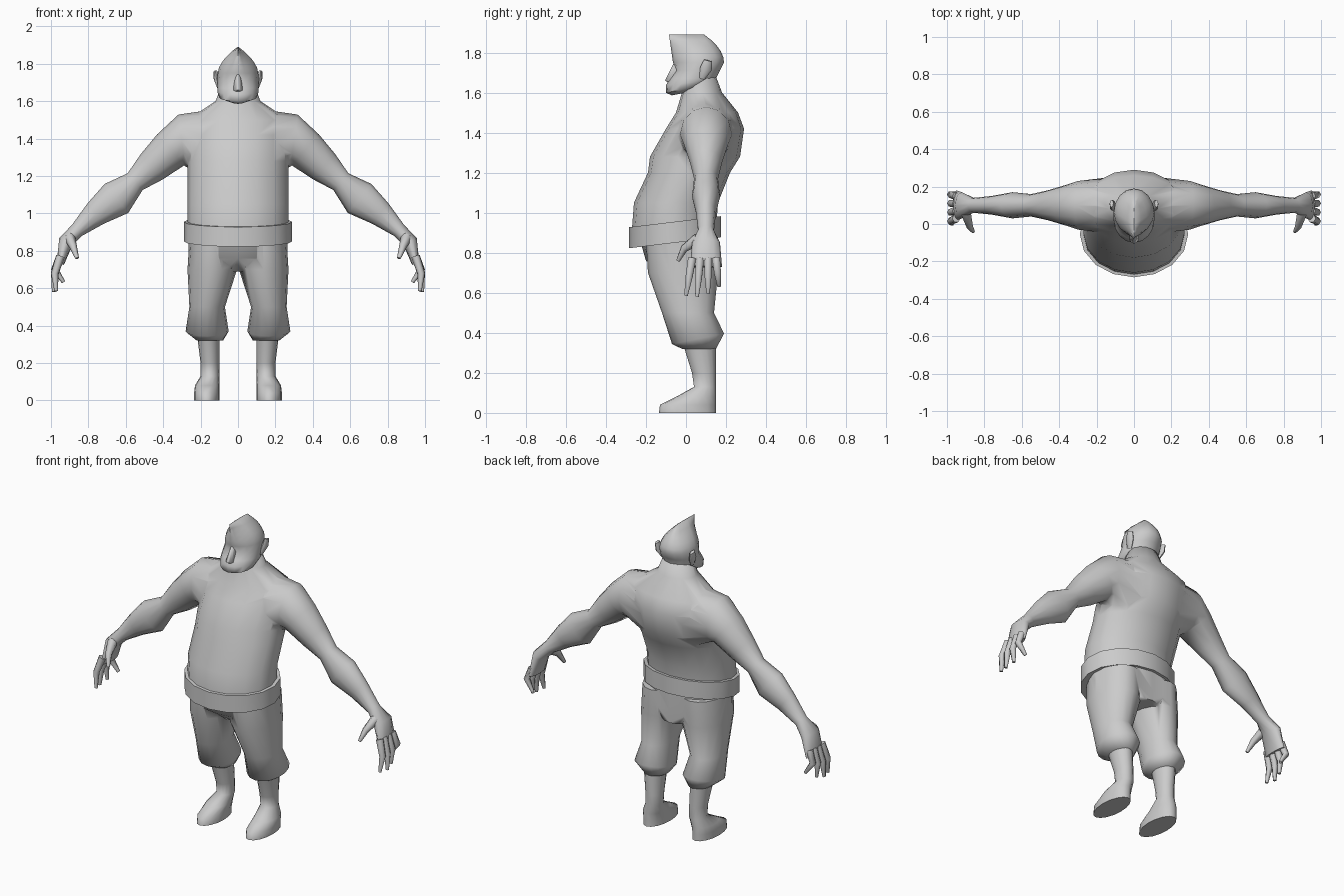
import bpy, bmesh, math
from mathutils import Vector

cube = bpy.data.objects.get("Cube")
if cube:
    bpy.data.objects.remove(cube, do_unlink=True)

GREY = (0.6, 0.6, 0.6, 1)
clay = bpy.data.materials.new("plain grey")
clay.use_nodes = True
clay.diffuse_color = GREY
clay.node_tree.nodes["Principled BSDF"].inputs["Base Color"].default_value = GREY


def circle(segments):
    """Cosine and sine pairs around a full turn."""
    turns = [math.tau * i / segments for i in range(segments)]
    return [(math.cos(turn), math.sin(turn)) for turn in turns]


def signed_power(value, exponent):
    return math.copysign(abs(value) ** exponent, value)


def level(z, left, right, front, back, slope=0, squareness=2):
    """Ring around the z axis; slope lifts its back, squareness shapes its front half."""
    centre = Vector(((left + right) / 2, (front + back) / 2, z))
    half_width, half_depth = (right - left) / 2, (back - front) / 2
    ring = []
    for c, s in circle(16):
        power = 2 / squareness if s < 0 else 1
        x = signed_power(c, power) * half_width
        y = signed_power(s, power) * half_depth
        ring.append(centre + Vector((x, y, slope * y)))
    return ring


def tube(rows, segments):
    """Rings square to a path; each row is x, y, z, thickness and optionally depth along y."""
    path = [Vector(row[:3]) for row in rows]
    last = len(path) - 1
    rings = []
    for i, (point, row) in enumerate(zip(path, rows)):
        along = path[min(i + 1, last)] - path[max(i - 1, 0)]
        across = along.cross(Vector((0, 1, 0))).normalized()
        deep = along.cross(across).normalized()
        rings.append([point + across * c * row[3] + deep * s * row[-1] for c, s in circle(segments)])
    return rings


def loft(name, parts, mirror=False):
    """Skin every list of rings, closing both ends; mirror repeats it on the other side."""
    bm = bmesh.new()
    for rings in parts:
        for side in (1, -1) if mirror else (1,):
            loops = [[bm.verts.new((p.x * side, p.y, p.z)) for p in ring] for ring in rings]
            for lower, upper in zip(loops, loops[1:]):
                for i in range(len(lower)):
                    bm.faces.new((lower[i - 1], lower[i], upper[i], upper[i - 1]))
            bm.faces.new(loops[0])
            bm.faces.new(loops[-1])
    bmesh.ops.recalc_face_normals(bm, faces=bm.faces)
    mesh = bpy.data.meshes.new(name)
    bm.to_mesh(mesh)
    bm.free()
    mesh.materials.append(clay)
    part = bpy.data.objects.new(name, mesh)
    bpy.context.collection.objects.link(part)
    return part


def activate(part):
    bpy.ops.object.select_all(action="DESELECT")
    part.select_set(True)
    bpy.context.view_layer.objects.active = part


def fuse(part, other):
    """Weld two closed parts into one skin."""
    union = part.modifiers.new("fuse", "BOOLEAN")
    union.operation = "UNION"
    union.solver = "EXACT"
    union.object = other
    activate(part)
    bpy.ops.object.modifier_apply(modifier=union.name)
    bpy.data.objects.remove(other, do_unlink=True)


# Torso: even width up to the shoulders, then tapering into the neck
rings = []
for z, front, back in ((0.92, -0.27, 0.15), (1.05, -0.26, 0.16), (1.2, -0.19, 0.22), (1.28, -0.18, 0.27),
                       (1.42, -0.1, 0.29), (1.5, -0.05, 0.26), (1.6, -0.02, 0.18), (1.68, 0, 0.15)):
    half = min(0.27, max(0.09, 0.27 - 1.5 * (z - 1.5)))
    rings.append(level(z, -half, half, front, back))
torso = loft("torso_and_arms", [rings])

# Arms down to the palms
ARM_Y = 0.1
arm = [(x, ARM_Y, z, thick, deep) for x, z, thick, deep in (
    (0.13, 1.37, 0.19, 0.15), (0.3, 1.39, 0.14, 0.13), (0.36, 1.34, 0.11, 0.11), (0.46, 1.25, 0.09, 0.08),
    (0.55, 1.17, 0.06, 0.06), (0.65, 1.08, 0.1, 0.07), (0.76, 1, 0.07, 0.05), (0.86, 0.91, 0.04, 0.04),
    (0.92, 0.85, 0.04, 0.07), (0.95, 0.73, 0.02, 0.08))]
fuse(torso, loft("arms", [tube(arm, 12)], mirror=True))

# Four fingers fanned by rule, and a thumb pointing forward
digits = [tube([(0.9, 0.06, 0.87, 0.03), (0.88, -0.01, 0.82, 0.02), (0.86, -0.04, 0.76, 0.01)], 6)]
for i in range(4):
    root = Vector((0.95, 0.03 + 0.04 * i, 0.77))
    tip = Vector((0.985 - 0.013 * (i - 1) ** 2, 0.055 * i, 0.58 + 0.01 * (i - 0.7) ** 2))
    knuckle = (root + tip) / 2
    knuckle.x = 0.98
    digits.append(tube([(*root, 0.023), (*knuckle, 0.02), (*tip, 0.01)], 6))
fingers = loft("fingers", digits, mirror=True)

# Belt: band around the waist, higher at the back
belt = loft("belt", [[level(z, -0.29, 0.29, -0.285, 0.175, slope=0.12) for z in (0.85, 0.955)]])

# Shorts: pelvis, then legs ending in tucked cuffs
pelvis = [level(z, -half, half, front, 0.16) for z, half, front in (
    (0.69, 0.12, -0.11), (0.76, 0.26, -0.2), (0.9, 0.27, -0.24))]
shorts = loft("shorts", [pelvis])
leg = [level(*row) for row in (
    (0.86, 0.005, 0.26, -0.2, 0.16), (0.7, 0.005, 0.27, -0.19, 0.16), (0.5, 0.07, 0.26, -0.12, 0.14),
    (0.37, 0.05, 0.28, -0.07, 0.19, 0.2), (0.32, 0.08, 0.22, -0.02, 0.15))]
fuse(shorts, loft("shorts_legs", [leg], mirror=True))

# Calves and feet, with an even inner side and heel
shin = [level(z, 0.1, outer, front, 0.15) for z, outer, front in (
    (0.36, 0.22, -0.02), (0.2, 0.2, 0.03), (0.13, 0.2, 0.04),
    (0.08, 0.23, -0.05), (0.04, 0.235, -0.13), (0, 0.235, -0.135))]
feet = loft("calves_and_feet", [shin], mirror=True)

# Head: broad jaw and sunken eyes, then a crown narrowing to a keel
rings = [level(z, -half, half, front, back, slope) for z, half, front, back, slope in (
    (1.6, 0.04, -0.07, 0.07, 0.2), (1.62, 0.1, -0.1, 0.11, 0.2), (1.65, 0.11, -0.1, 0.15, 0.1),
    (1.67, 0.11, -0.08, 0.15, 0), (1.71, 0.11, -0.05, 0.17, 0))]
for step in range(6):
    t = step / 5
    half = 0.105 * (1 - t ** 1.8) + 0.003
    rings.append(level(1.75 + 0.14 * t, -half, half, -0.065 - 0.02 * t, 0.19 - 0.1 * t * t,
                       squareness=1.8 - 0.8 * t))
head = loft("head", [rings])

# Nose and ears
nose = loft("nose", [[level(z, -half, half, front, 0) for z, half, front in (
    (1.65, 0.025, -0.09), (1.66, 0.03, -0.105), (1.75, 0.01, -0.06))]])
ears = loft("ears", [tube([(0.1, 0.08, 1.67, 0.01, 0.015), (0.115, 0.1, 1.72, 0.015, 0.03),
                           (0.12, 0.11, 1.76, 0.01, 0.02)], 8)], mirror=True)

# Soft shading with creases only at tight edges
for part in (torso, fingers, belt, shorts, feet, head, nose, ears):
    activate(part)
    bpy.ops.object.shade_smooth_by_angle(angle=math.radians(70))
